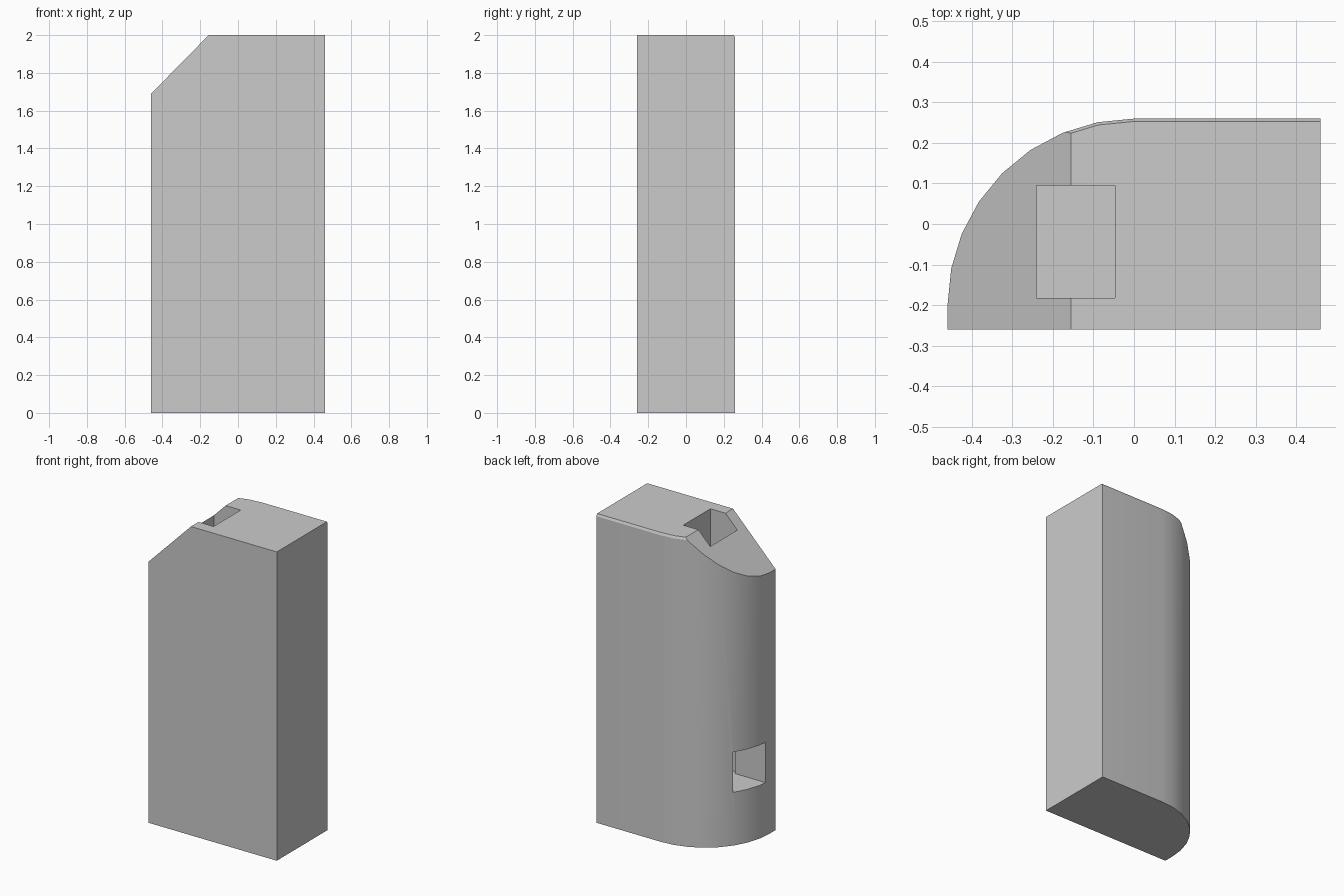
import bpy, bmesh, math
from mathutils import Vector

cube = bpy.data.objects.get("Cube")
if cube:
    bpy.data.objects.remove(cube, do_unlink=True)

W, D, H = 0.46, 0.26, 2.0      # half width, half depth, height
SEG = 8                        # facets of the rounded corner
BEVEL, DROP = 0.007, 0.015     # small bevel along the top back edge

grey = bpy.data.materials.new("plain grey")
grey.use_nodes = True
grey.diffuse_color = (0.6, 0.6, 0.6, 1)
grey.node_tree.nodes["Principled BSDF"].inputs["Base Color"].default_value = (0.6, 0.6, 0.6, 1)


def link(name, bm):
    bmesh.ops.recalc_face_normals(bm, faces=bm.faces)
    mesh = bpy.data.meshes.new(name)
    bm.to_mesh(mesh)
    bm.free()
    obj = bpy.data.objects.new(name, mesh)
    bpy.context.collection.objects.link(obj)
    mesh.materials.append(grey)
    return obj


def box(name, lo, hi):
    bm = bmesh.new()
    bmesh.ops.create_cube(bm, size=1)
    for v in bm.verts:
        v.co = [l + (c + 0.5) * (h - l) for c, l, h in zip(v.co, lo, hi)]
    return link(name, bm)


def outline(inset):
    """Plan outline: a box with one quarter-round corner."""
    pts = [(-W, -D), (W, -D), (W, D - inset)]
    for i in range(SEG + 1):
        a = math.pi / 2 * i / SEG
        r = W - inset
        pts.append((-r * math.sin(a), D - W + r * math.cos(a)))
    return pts


# Body: stacked outlines, with the top corner sliced off at a slope
bm = bmesh.new()
rings = [[bm.verts.new((x, y, z)) for x, y in outline(inset)]
         for z, inset in ((0, 0), (H - DROP, 0), (H, BEVEL))]
n = len(rings[0])
for low, high in zip(rings, rings[1:]):
    for i in range(n):
        j = (i + 1) % n
        bm.faces.new((low[i], low[j], high[j], high[i]))
bm.faces.new(rings[0])
bm.faces.new(rings[-1])
bmesh.ops.bisect_plane(bm, geom=bm.verts[:] + bm.edges[:] + bm.faces[:],
                       plane_co=Vector((-0.155, 0, H)),
                       plane_no=Vector((-0.31, 0, 0.305)), clear_outer=True)
bmesh.ops.holes_fill(bm, edges=[e for e in bm.edges if e.is_boundary])
body = link("cabinet_body", bm)

# Drop shaft from the top, and the hatch in the curved side that meets it
cutters = [box("shaft_cutter", (-0.24, -0.183, 0.345), (-0.047, 0.095, 2.2)),
           box("hatch_cutter", (-0.6, -0.16, 0.345), (-0.2, 0.06, 0.605))]
bpy.context.view_layer.objects.active = body
for cutter in cutters:
    cutter.hide_render = True
    mod = body.modifiers.new(cutter.name, 'BOOLEAN')
    mod.operation = 'DIFFERENCE'
    mod.solver = 'EXACT'
    mod.object = cutter
    bpy.ops.object.modifier_apply(modifier=mod.name)
for cutter in cutters:
    bpy.data.objects.remove(cutter, do_unlink=True)

# Smooth the rounded corner, keep the other edges sharp
bpy.ops.object.select_all(action='DESELECT')
body.select_set(True)
bpy.ops.object.shade_smooth_by_angle(angle=math.radians(20))
